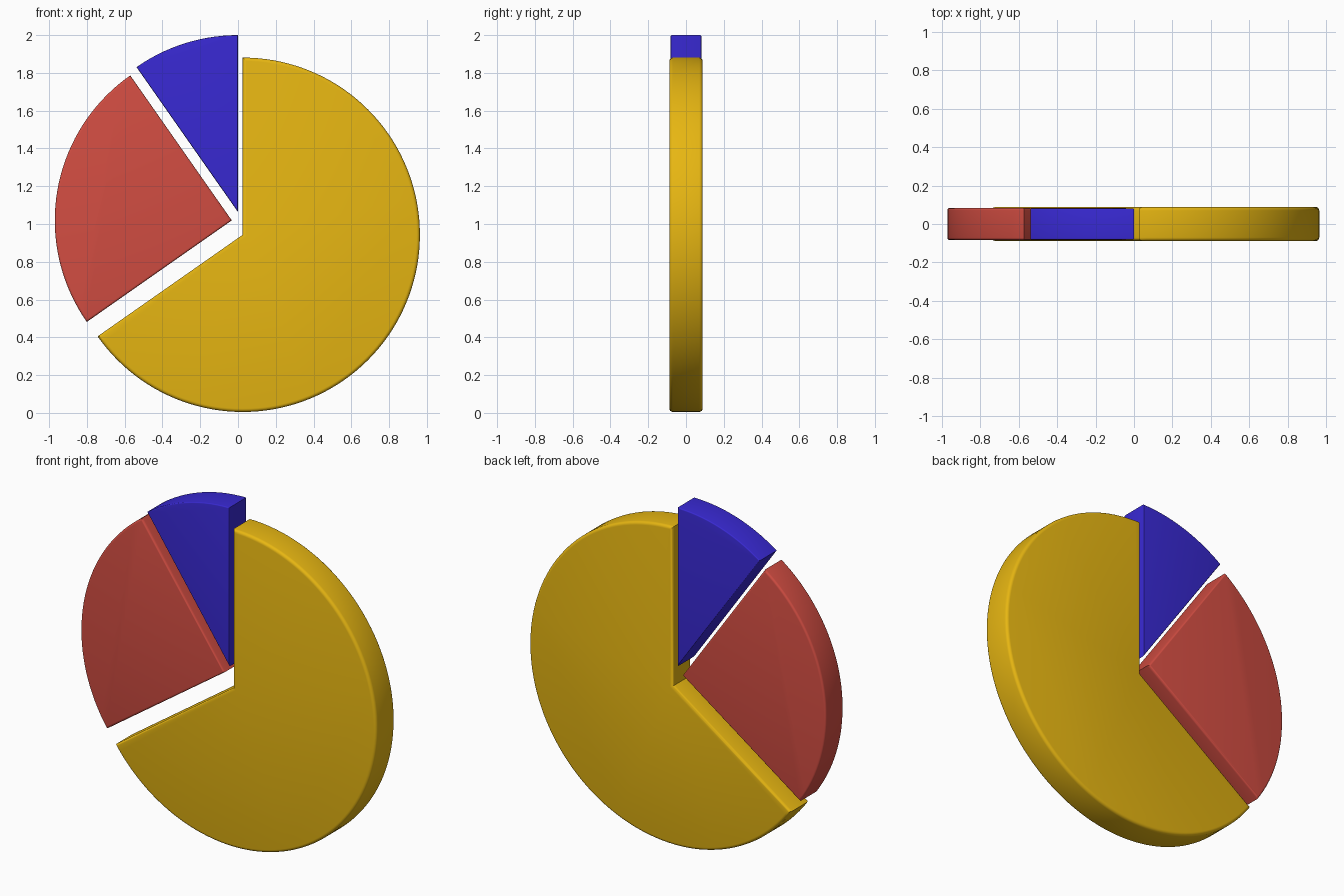
import bpy
import bmesh
from math import sin, cos, radians

if "Cube" in bpy.data.objects:
    bpy.data.objects.remove(bpy.data.objects["Cube"])


def slice_part(name, apex, radius, start, end, half_depth, bevel, color):
    """Extruded pie slice in the XZ plane with rounded front and back rims."""
    steps = max(8, round((end - start) / 2.5))
    angles = [radians(start + (end - start) * i / steps) for i in range(steps + 1)]
    outline = [apex] + [(apex[0] + radius * cos(a), apex[1] + radius * sin(a)) for a in angles]

    bm = bmesh.new()
    front = bm.faces.new([bm.verts.new((x, -half_depth, z)) for x, z in outline])
    ext = bmesh.ops.extrude_face_region(bm, geom=[front], use_keep_orig=True)
    bmesh.ops.translate(bm, vec=(0, 2 * half_depth, 0),
                        verts=[g for g in ext["geom"] if isinstance(g, bmesh.types.BMVert)])
    bmesh.ops.recalc_face_normals(bm, faces=bm.faces)

    # Round only the rims of the two caps
    rims = [e for e in bm.edges if abs(e.verts[0].co.y - e.verts[1].co.y) < 1e-5]
    bmesh.ops.bevel(bm, geom=rims, offset=bevel, offset_type='OFFSET', segments=4,
                    profile=0.5, affect='EDGES', clamp_overlap=True)

    mesh = bpy.data.meshes.new(name)
    bm.to_mesh(mesh)
    bm.free()
    mat = bpy.data.materials.new(name + "_color")
    mat.diffuse_color = color
    mat.use_nodes = True
    mat.node_tree.nodes["Principled BSDF"].inputs["Base Color"].default_value = mat.diffuse_color
    mesh.materials.append(mat)
    obj = bpy.data.objects.new(name, mesh)
    bpy.context.collection.objects.link(obj)

    bpy.ops.object.select_all(action='DESELECT')
    obj.select_set(True)
    bpy.context.view_layer.objects.active = obj
    bpy.ops.object.shade_smooth_by_angle(angle=radians(35))
    return obj


# Large slice
slice_part("large_yellow_slice", (0.025, 0.943), 0.938, -145, 90, 0.088, 0.018, (0.80, 0.47, 0.006, 1))
# Medium slice, pulled out to the left
slice_part("medium_red_slice", (-0.033, 1.019), 0.937, 125, 215, 0.083, 0.012, (0.65, 0.075, 0.055, 1))
# Small slice, pulled out upward
slice_part("small_blue_slice", (0.0, 1.063), 0.937, 90, 125, 0.081, 0.006, (0.04, 0.022, 0.65, 1))
